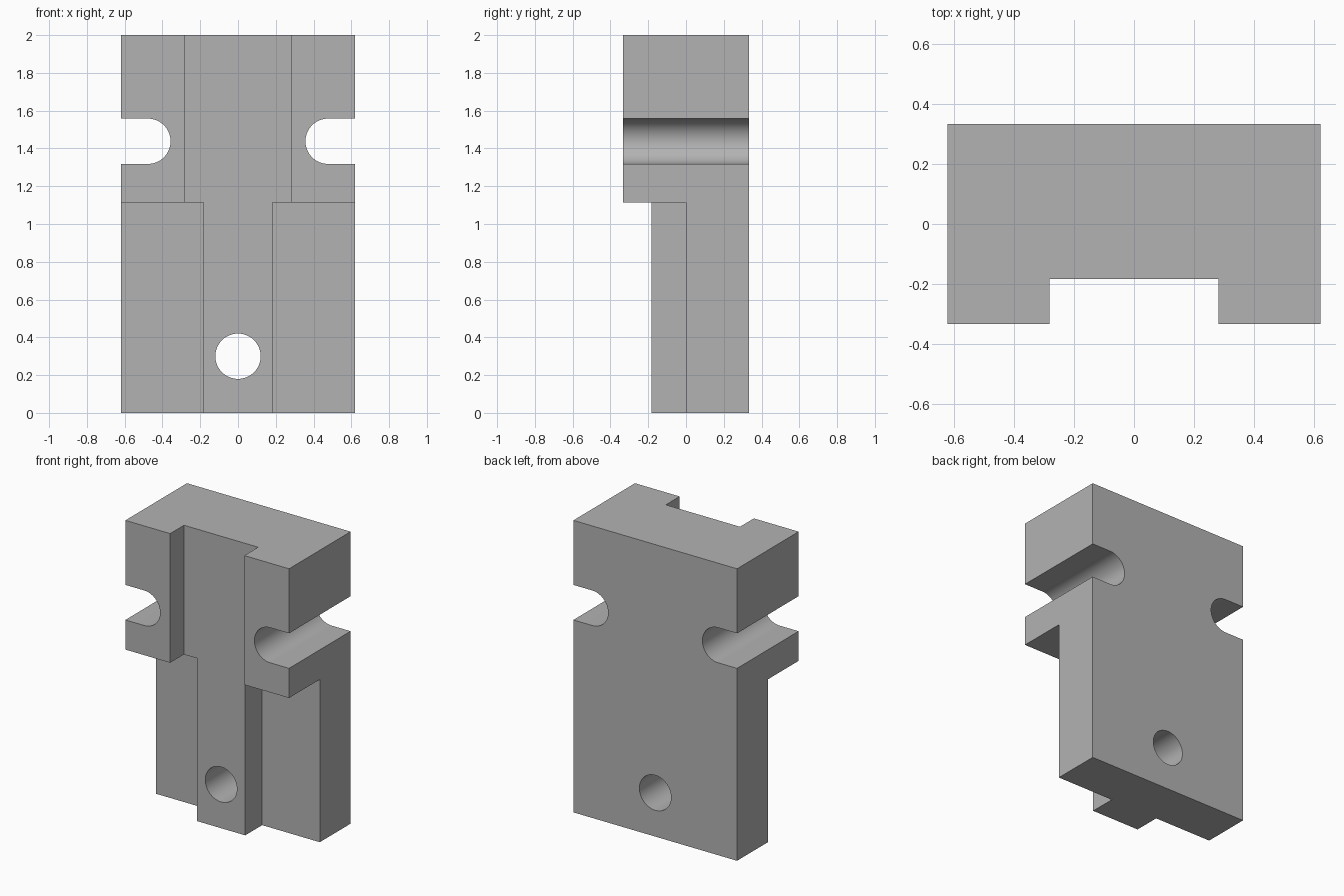
import bpy
import bmesh
from math import cos, sin, pi, radians

if "Cube" in bpy.data.objects:
    bpy.data.objects.remove(bpy.data.objects["Cube"], do_unlink=True)

W, D, H = 0.62, 0.333, 2.0      # half width, half depth, height
RIB_FRONT = -0.183              # front plane of the rib and channel floor
STEP_Z = 1.115                  # underside of the upper jaws
OVER = 0.1                      # cutter overshoot

grey = bpy.data.materials.new("plain grey")
grey.use_nodes = True
colour = (0.45, 0.45, 0.45, 1)
grey.diffuse_color = colour
grey.node_tree.nodes["Principled BSDF"].inputs["Base Color"].default_value = colour


def prism(name, outline, y0, y1):
    """Extrude an (x, z) outline from y0 back to y1."""
    bm = bmesh.new()
    face = bm.faces.new([bm.verts.new((x, y0, z)) for x, z in outline])
    new = bmesh.ops.extrude_face_region(bm, geom=[face])["geom"]
    bmesh.ops.translate(bm, vec=(0, y1 - y0, 0),
                        verts=[g for g in new if isinstance(g, bmesh.types.BMVert)])
    bmesh.ops.recalc_face_normals(bm, faces=bm.faces)
    mesh = bpy.data.meshes.new(name)
    bm.to_mesh(mesh)
    bm.free()
    mesh.materials.append(grey)
    obj = bpy.data.objects.new(name, mesh)
    bpy.context.collection.objects.link(obj)
    return obj


def rect(x0, x1, z0, z1):
    return [(x0, z0), (x1, z0), (x1, z1), (x0, z1)]


def arc(cx, cz, r, start, sweep, steps):
    return [(cx + r * cos(start + sweep * i / steps),
             cz + r * sin(start + sweep * i / steps)) for i in range(steps + 1)]


body = prism("clamp_block", rect(-W, W, 0, H), -D, D)
cutters = []

# Front channel, running full height between the upper jaws
cutters.append(prism("channel_cutter", rect(-0.281, 0.281, -OVER, H + OVER),
                     -D - OVER, RIB_FRONT))
# Bolt hole through the foot of the rib
cutters.append(prism("hole_cutter", arc(0, 0.3, 0.12, 0, 2 * pi, 64)[:-1],
                     -D - OVER, D + OVER))
for side in (-1, 1):
    # Recess beside the lower rib
    cutters.append(prism("recess_cutter",
                         rect(side * 0.183, side * (W + OVER), -OVER, STEP_Z),
                         -D - OVER, 0))
    # Round-ended slot open to the side
    r, cx, cz = 0.12, 0.477, 1.438
    slot = arc(cx, cz, r, pi / 2, pi, 32) + [(W + OVER, cz - r), (W + OVER, cz + r)]
    cutters.append(prism("slot_cutter", [(side * x, z) for x, z in slot],
                         -D - OVER, D + OVER))

# Cut everything from the block
bpy.ops.object.select_all(action="DESELECT")
bpy.context.view_layer.objects.active = body
body.select_set(True)
for cutter in cutters:
    cutter.hide_render = True
    mod = body.modifiers.new("cut", "BOOLEAN")
    mod.operation = "DIFFERENCE"
    mod.solver = "EXACT"
    mod.object = cutter
    bpy.ops.object.modifier_apply(modifier=mod.name)
    bpy.data.objects.remove(cutter, do_unlink=True)

# Front of the rib below the jaws is in line with the channel floor
bpy.ops.object.shade_smooth_by_angle(angle=radians(30))
